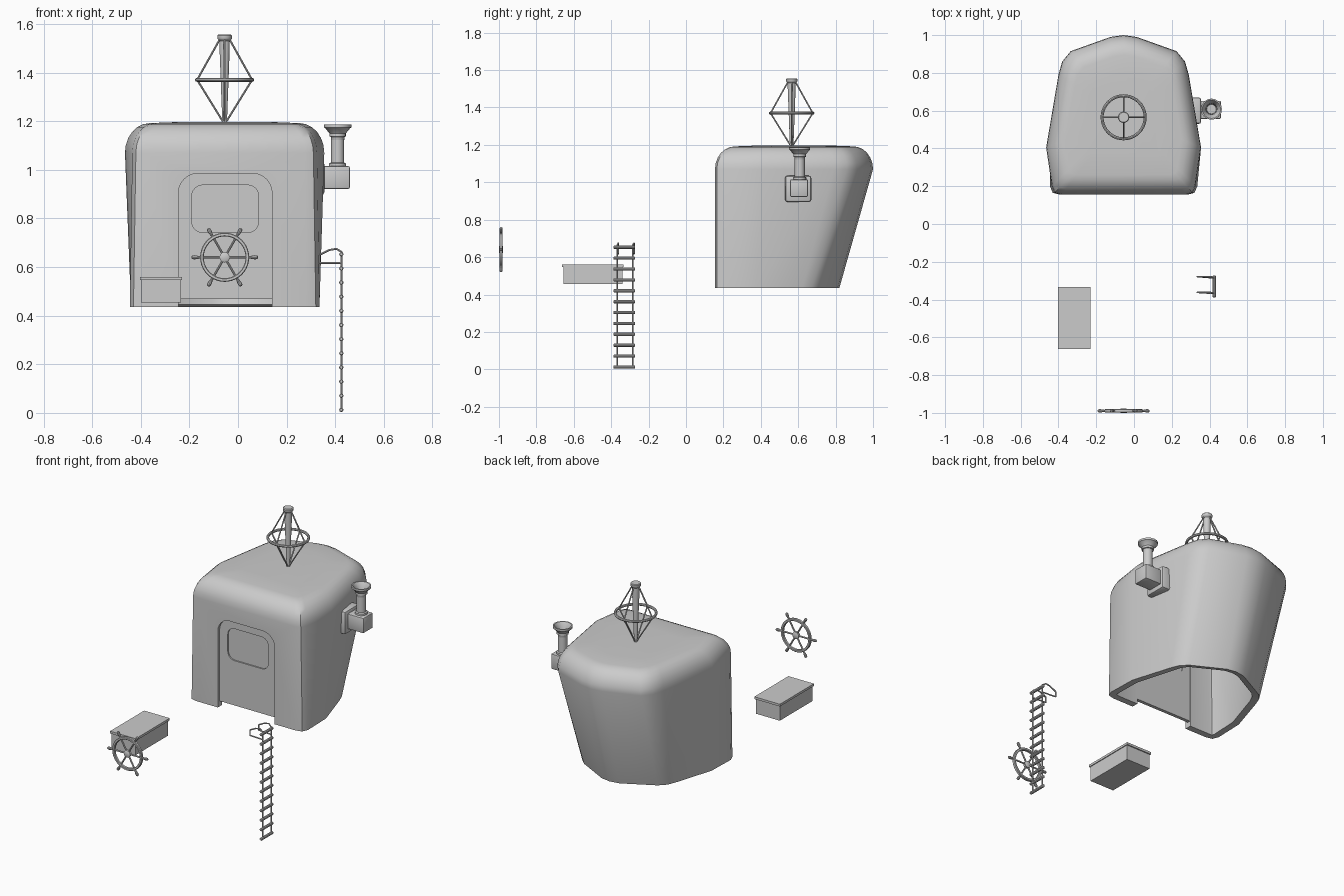
import bpy, bmesh
from math import sin, cos, pi, radians
from mathutils import Vector

if "Cube" in bpy.data.objects:
    bpy.data.objects.remove(bpy.data.objects["Cube"])

CX = -0.055  # centre line of the cabin, mast and wheel


def finish(name, bm, angle=35):
    me = bpy.data.meshes.new(name)
    bm.to_mesh(me)
    bm.free()
    ob = bpy.data.objects.new(name, me)
    bpy.context.collection.objects.link(ob)
    smooth(ob, angle)
    return ob


def smooth(ob, angle=35):
    bpy.ops.object.select_all(action='DESELECT')
    ob.select_set(True)
    bpy.context.view_layer.objects.active = ob
    bpy.ops.object.shade_smooth_by_angle(angle=radians(angle))


def apply_mods(ob):
    bpy.context.view_layer.update()
    dg = bpy.context.evaluated_depsgraph_get()
    me = bpy.data.meshes.new_from_object(ob.evaluated_get(dg))
    ob.modifiers.clear()
    ob.data = me


def cut(ob, cutter):
    m = ob.modifiers.new('cut', 'BOOLEAN')
    m.operation, m.solver, m.object = 'DIFFERENCE', 'EXACT', cutter
    apply_mods(ob)
    bpy.data.objects.remove(cutter)
    smooth(ob)


def loft(bm, rings, cap0=True, cap1=True, loop=False):
    rs = [[bm.verts.new(p) for p in r] for r in rings]
    pairs = list(zip(rs, rs[1:])) + ([(rs[-1], rs[0])] if loop else [])
    for a, b in pairs:
        for i in range(len(a)):
            j = (i + 1) % len(a)
            bm.faces.new((a[i], a[j], b[j], b[i]))
    if cap0 and not loop:
        bm.faces.new(rs[0][::-1])
    if cap1 and not loop:
        bm.faces.new(rs[-1])


def rod(bm, p, q, profile, n=10):
    """Turned bar from p to q; profile lists (fraction, radius)."""
    p, q = Vector(p), Vector(q)
    rot = (q - p).to_track_quat('Z', 'Y')
    loft(bm, [[p.lerp(q, t) + rot @ Vector((r * cos(2*pi*i/n), r * sin(2*pi*i/n), 0))
               for i in range(n)] for t, r in profile])


def lathe(bm, x, y, profile, n=20, loop=False):
    loft(bm, [[(x + r*cos(2*pi*i/n), y + r*sin(2*pi*i/n), z) for i in range(n)]
              for r, z in profile], loop=loop)


def box(bm, x0, x1, y0, y1, z0, z1, bevel=0):
    loft_bm = bmesh.new()
    loft(loft_bm, [[(x0, y0, z), (x1, y0, z), (x1, y1, z), (x0, y1, z)] for z in (z0, z1)])
    if bevel:
        bmesh.ops.bevel(loft_bm, geom=loft_bm.edges[:], offset=bevel, segments=2,
                        affect='EDGES', profile=0.5)
    me = bpy.data.meshes.new('tmp')
    loft_bm.to_mesh(me)
    loft_bm.free()
    bm.from_mesh(me)
    bpy.data.meshes.remove(me)


def panel(name, x0, x1, z0, z1, y0, y1, r, r_low):
    """Upright slab with rounded corners."""
    pts = []
    for sx, sz, a0 in ((x1, z0, -90), (x1, z1, 0), (x0, z1, 90), (x0, z0, 180)):
        rr = r if sz == z1 else r_low
        cx = sx - rr if sx == x1 else sx + rr
        cz = sz - rr if sz == z1 else sz + rr
        for k in range(7 if rr else 1):
            a = radians(a0 + 15 * k)
            pts.append((cx + rr*cos(a), cz + rr*sin(a)))
    bm = bmesh.new()
    loft(bm, [[(x, y, z) for x, z in pts] for y in (y1, y0)])
    return finish(name, bm)


# Cabin shell: half outlines (half width, y) at the base and shoulder
base = [(.335, .155), (.375, .165), (.39, .2), (.385, .38), (.31, .62),
        (.29, .67), (.25, .71), (.06, .81), (0, .82)]
top = [(.33, .155), (.365, .165), (.38, .2), (.41, .405), (.345, .79),
       (.325, .86), (.28, .915), (.07, .99), (0, 1.0)]


def ring(half, z, s=1.0):
    pts = half + [(-x, y) for x, y in half[-2::-1]]
    return [(CX + x*s, .58 + (y - .58)*s, z) for x, y in pts]


rings = [ring(base, .435), ring(top, 1.07)]
for k in range(1, 7):
    a = pi/2 * k/6
    rings.append(ring(top, 1.07 + .122*sin(a), 1 - .25*(1 - cos(a))))
rings.append(ring(top, 1.196, .5))
bm = bmesh.new()
loft(bm, rings, cap0=False)
cabin = finish('cabin_shell', bm)
sol = cabin.modifiers.new('wall', 'SOLIDIFY')
sol.thickness, sol.offset, sol.use_even_offset = .04, -1, True
apply_mods(cabin)
cut(cabin, panel('door_cutter', -.245, .14, .38, .985, .10, .26, .08, 0))

# Door with recessed window
door = panel('door', -.247, .142, .468, .987, .172, .192, .08, 0)
cut(door, panel('window_cutter', -.19, .085, .742, .937, .15, .22, .045, .045))
panel('window_pane', -.192, .087, .74, .939, .18, .188, .045, .045)

# Roof mast: tapered post and cap
MY = .565
bm = bmesh.new()
lathe(bm, CX, MY, [(.009, 1.18), (.021, 1.50), (.021, 1.53), (.028, 1.537),
                   (.03, 1.54), (.03, 1.552), (.026, 1.556)])
finish('mast', bm)

# Mast hoop and stays
bm = bmesh.new()
lathe(bm, CX, MY, [(.114 + .008*cos(2*pi*k/8), 1.37 + .008*sin(2*pi*k/8))
                   for k in range(8)], 40, loop=True)
finish('mast_hoop', bm)
bm = bmesh.new()
for k in range(4):
    dx, dy = cos(k*pi/2), sin(k*pi/2)
    mid = (CX + .113*dx, MY + .113*dy, 1.37)
    for rr, z in ((.021, 1.535), (.008, 1.2)):
        rod(bm, mid, (CX + rr*dx, MY + rr*dy, z), [(0, .004), (1, .004)], 8)
finish('mast_stays', bm)

# Chimney: wall plate, box, pipe with hollow funnel
bm = bmesh.new()
box(bm, .27, .355, .53, .67, .895, 1.035, .012)
finish('chimney_plate', bm)
bm = bmesh.new()
box(bm, .345, .46, .557, .652, .922, 1.015, .006)
finish('chimney_box', bm)
bm = bmesh.new()
lathe(bm, .41, .608, [(.035, 1.01), (.035, 1.026), (.027, 1.03), (.027, 1.135),
                      (.034, 1.137), (.034, 1.15), (.052, 1.172), (.056, 1.174),
                      (.056, 1.186), (.049, 1.186), (.03, 1.155), (.025, 1.10)], 16)
finish('chimney_pipe', bm)

# Ladder: rungs, ropes and top hooks
LX = .425
bm = bmesh.new()
for k in range(12):
    z = .0125 + k*.0582
    rod(bm, (LX, -.388, z), (LX, -.272, z),
        [(0, .006), (.03, .009), (.97, .009), (1, .006)], 10)
finish('ladder_rungs', bm)
bm = bmesh.new()
for y in (-.368, -.286):
    inner = y + (.006 if y < -.33 else .008)
    path = [(LX, y, .005), (LX, y, .663), (.405, inner, .675), (.375, inner, .67),
            (.335, inner, .65), (.335, inner, .617), (LX, y, .617)]
    for p, q in zip(path, path[1:]):
        rod(bm, p, q, [(0, .004), (1, .004)], 8)
finish('ladder_ropes', bm)

# Steering wheel: rim, hub and six spokes with turned handles
WC = Vector((CX, -.989, .64))
bm = bmesh.new()
n = 40
loft(bm, [[WC + Vector((r*cos(2*pi*i/n), y, r*sin(2*pi*i/n))) for i in range(n)]
          for r, y in ((.086, -.006), (.089, -.009), (.098, -.009), (.101, -.006),
                       (.101, .006), (.098, .009), (.089, .009), (.086, .006))], loop=True)
bmesh.ops.recalc_face_normals(bm, faces=bm.faces[:])
finish('wheel_rim', bm)
bm = bmesh.new()
rod(bm, WC + Vector((0, -.011, 0)), WC + Vector((0, .011, 0)),
    [(0, .016), (.15, .021), (.85, .021), (1, .016)], 20)
finish('wheel_hub', bm)
bm = bmesh.new()
for k in range(6):
    a = k*pi/3
    rod(bm, WC, WC + Vector((cos(a), 0, sin(a)))*.137,
        [(0, .005), (.74, .005), (.78, .006), (.9, .009), (.97, .008), (1, .004)], 10)
finish('wheel_spokes', bm)

# Storage bench with lid
bm = bmesh.new()
box(bm, -.398, -.235, -.655, -.34, .455, .548)
finish('bench_box', bm)
bm = bmesh.new()
box(bm, -.403, -.23, -.663, -.333, .546, .56)
finish('bench_lid', bm)
